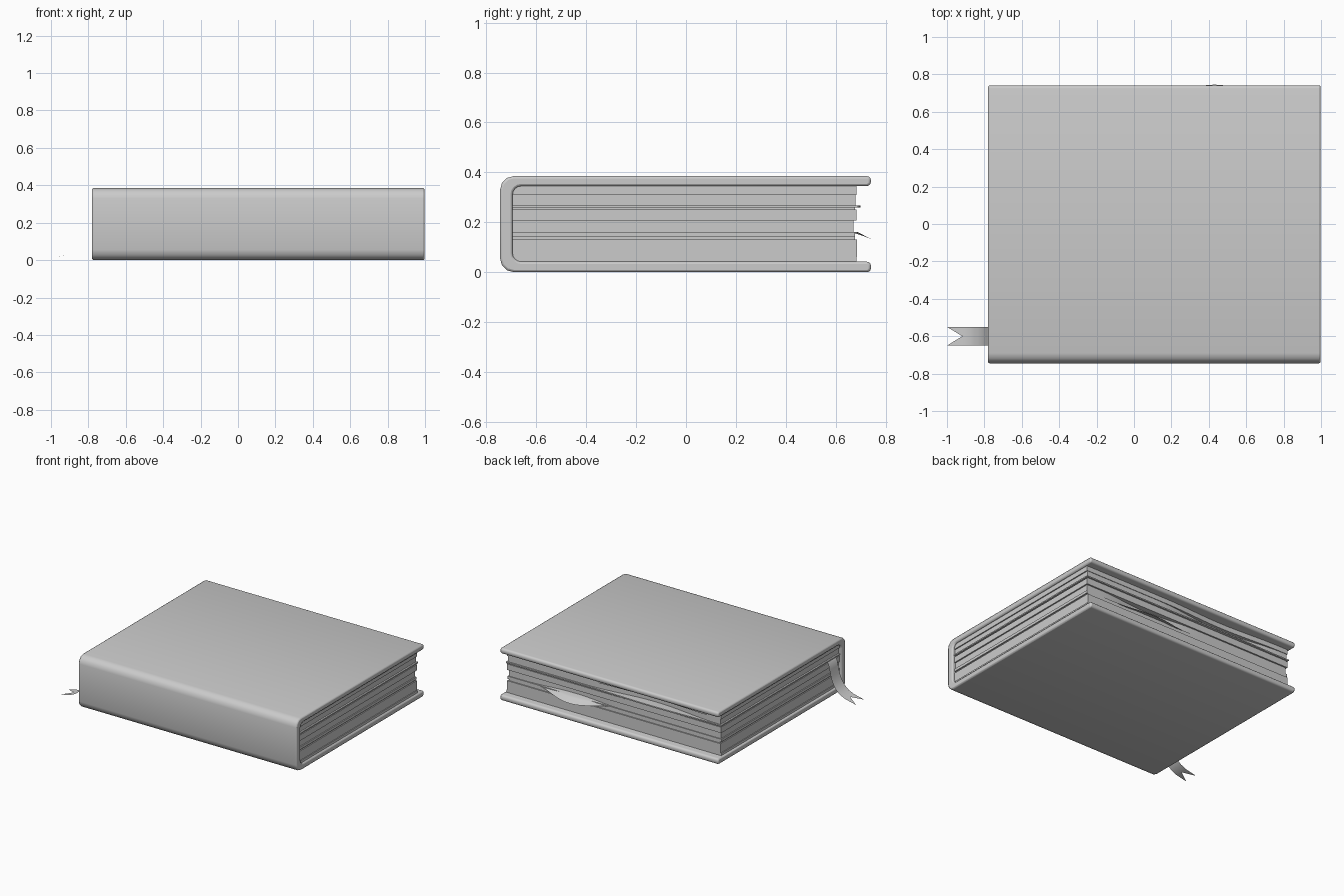
import bpy, bmesh, math

if "Cube" in bpy.data.objects:
    bpy.data.objects.remove(bpy.data.objects["Cube"])

X0, X1 = -0.781, 0.998


def make_object(name, bm):
    bmesh.ops.recalc_face_normals(bm, faces=bm.faces)
    me = bpy.data.meshes.new(name)
    bm.to_mesh(me)
    bm.free()
    ob = bpy.data.objects.new(name, me)
    bpy.context.collection.objects.link(ob)
    bpy.ops.object.select_all(action='DESELECT')
    ob.select_set(True)
    bpy.context.view_layer.objects.active = ob
    bpy.ops.object.shade_smooth_by_angle(angle=math.radians(40))
    return ob


def prism(name, outline, offset):
    bm = bmesh.new()
    face = bm.faces.new([bm.verts.new(p) for p in outline])
    ext = bmesh.ops.extrude_face_region(bm, geom=[face])
    verts = [g for g in ext['geom'] if isinstance(g, bmesh.types.BMVert)]
    bmesh.ops.translate(bm, verts=verts, vec=offset)
    if len(bm.faces) == len(outline) + 1:  # close the starting end
        bmesh.ops.holes_fill(bm, edges=bm.edges)
    return make_object(name, bm)


def sheet(name, rows):
    bm = bmesh.new()
    grid = [[bm.verts.new(p) for p in row] for row in rows]
    for a, b in zip(grid, grid[1:]):
        for j in range(len(a) - 1):
            bm.faces.new((a[j], a[j + 1], b[j + 1], b[j]))
    return make_object(name, bm)


def arc(cy, cz, r, a0, a1, n):
    return [(cy + r * math.cos(math.radians(a0 + (a1 - a0) * i / n)),
             cz + r * math.sin(math.radians(a0 + (a1 - a0) * i / n))) for i in range(n + 1)]


def bump(x, centre, width):
    t = abs(x - centre) / width
    return 0.5 + 0.5 * math.cos(math.pi * t) if t < 1 else 0.0


# Cover: C-shaped profile, rounded spine and board edges
r = 0.016
profile = (arc(0.741 - r, 0.345 + r, r, -90, 0, 3) + arc(0.741 - r, 0.385 - r, r, 0, 90, 3)
           + arc(-0.69, 0.33, 0.055, 90, 180, 3) + arc(-0.69, 0.055, 0.055, 180, 270, 3)
           + arc(0.741 - r, r, r, -90, 0, 3) + arc(0.741 - r, 0.042 - r, r, 0, 90, 3)
           + arc(-0.66, 0.077, 0.035, 270, 180, 4) + arc(-0.66, 0.31, 0.035, 180, 90, 4))
cover = prism("cover", [(X0, y, z) for y, z in profile], (X1 - X0, 0, 0))
bev = cover.modifiers.new("edge_rounding", 'BEVEL')
bev.width = 0.009
bev.segments = 2
bev.limit_method = 'ANGLE'
bev.angle_limit = math.radians(60)

# Page blocks, touching: z range, fore-edge y, end inset, bump (depth, centre, width)
blocks = [
    (0.042, 0.060, 0.684, 0.014, 0, 0, 1),
    (0.060, 0.130, 0.686, 0.020, 0, 0, 1),
    (0.130, 0.140, 0.678, 0.028, 0, 0, 1),
    (0.140, 0.160, 0.678, 0.018, 0, 0, 1),
    (0.160, 0.208, 0.672, 0.026, -0.03, 0.45, 0.40),
    (0.208, 0.251, 0.683, 0.016, 0, 0, 1),
    (0.251, 0.259, 0.678, 0.026, 0, 0, 1),
    (0.259, 0.268, 0.690, 0.012, 0.01, -0.20, 0.5),
    (0.268, 0.310, 0.679, 0.024, -0.045, -0.20, 0.55),
    (0.310, 0.346, 0.683, 0.016, -0.02, -0.20, 0.50),
]
for i, (z0, z1, edge, inset, depth, centre, width) in enumerate(blocks):
    xa, xb = X0 + inset, X1 - inset
    pts = [(xa, -0.697, z0), (xb, -0.697, z0)]
    for k in range(33):
        x = xb + (xa - xb) * k / 32
        pts.append((x, edge + depth * bump(x, centre, width), z0))
    prism(f"page_block_{i + 1}", pts, (0, 0, z1 - z0))

# Loose curled leaf poking out of the fore-edge
rows = []
for i in range(33):
    x = 0.93 - 1.0 * i / 32
    b = bump(x, 0.43, 0.36)
    rows.append([(x, 0.60 + t * (0.07 + 0.075 * b), 0.161 - 0.03 * b * max(0, t - 0.6) / 0.4)
                 for t in (0, 0.6, 0.7, 0.85, 1)])
sheet("loose_leaf", rows)

# Ribbon bookmark with a swallowtail end
path = [(-0.70, 0.270), (-0.755, 0.268), (-0.775, 0.250), (-0.786, 0.205),
        (-0.796, 0.16), (-0.812, 0.115), (-0.838, 0.075), (-0.872, 0.046), (-0.915, 0.027)]
rows = [[(x, y, z) for y in (-0.65, -0.60, -0.55)] for x, z in path]
rows.append([(-1.0, -0.65, 0.008), (-0.918, -0.60, 0.026), (-1.0, -0.55, 0.008)])
sheet("ribbon_bookmark", rows)
